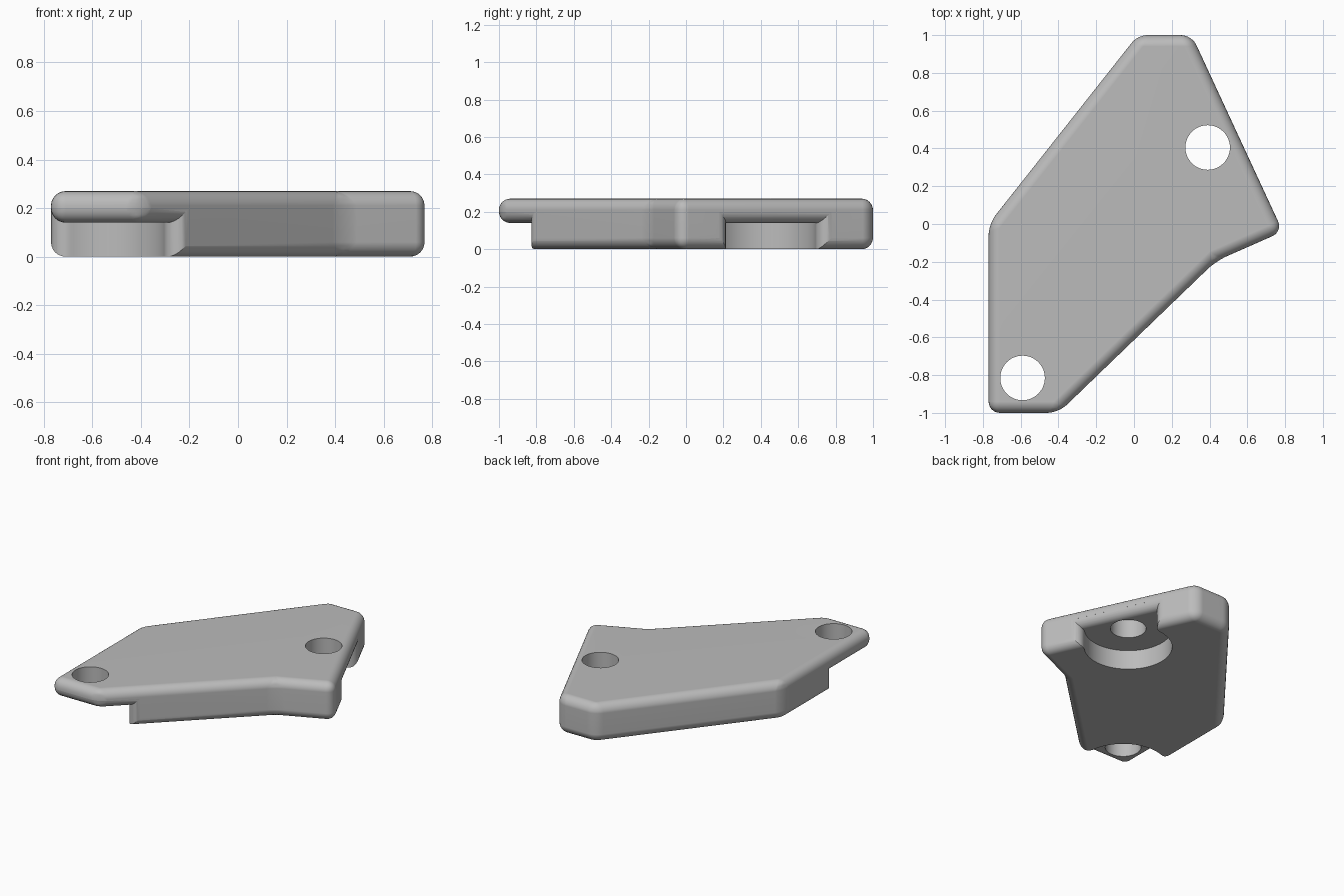
import bpy
import bmesh
import math
from mathutils import Vector

if "Cube" in bpy.data.objects:
    bpy.data.objects.remove(bpy.data.objects["Cube"], do_unlink=True)

HEIGHT, LIP_BOTTOM = 0.27, 0.14
ROUND, HOLE_R, POCKET_R = 0.06, 0.118, 0.29
OUTLINE = [Vector(p) for p in (
    (-0.77, -1), (-0.4, -1), (0.434, -0.196), (0.788, -0.04),
    (0.306, 1), (0.02, 1), (-0.77, 0))]
BACK_HOLE, FRONT_HOLE = Vector((0.39, 0.405)), Vector((-0.59, -0.815))


def prism(name, points, z0, z1):
    """Extrude a counter-clockwise outline from z0 to z1."""
    bm = bmesh.new()
    base = bm.faces.new([bm.verts.new((p.x, p.y, z0)) for p in points])
    top = bmesh.ops.extrude_face_region(bm, geom=[base])["geom"]
    moved = [v for v in top if isinstance(v, bmesh.types.BMVert)]
    bmesh.ops.translate(bm, verts=moved, vec=(0, 0, z1 - z0))
    bmesh.ops.recalc_face_normals(bm, faces=bm.faces)
    mesh = bpy.data.meshes.new(name)
    bm.to_mesh(mesh)
    bm.free()
    ob = bpy.data.objects.new(name, mesh)
    bpy.context.collection.objects.link(ob)
    return ob


def apply_modifier(ob, kind, **settings):
    mod = ob.modifiers.new(kind.title(), kind)
    for key, value in settings.items():
        setattr(mod, key, value)
    bpy.ops.object.select_all(action='DESELECT')
    bpy.context.view_layer.objects.active = ob
    ob.select_set(True)
    bpy.ops.object.modifier_apply(modifier=mod.name)


def rounded_slab(name, z0, z1):
    ob = prism(name, OUTLINE, z0, z1)
    apply_modifier(ob, 'BEVEL', width=ROUND, segments=6, limit_method='NONE')
    return ob


def cut(ob, cutter):
    apply_modifier(ob, 'BOOLEAN', operation='DIFFERENCE', solver='EXACT', object=cutter)


def arc(center, radius, start, sweep, steps):
    return [center + radius * Vector((math.cos(start + sweep * i / steps),
                                      math.sin(start + sweep * i / steps)))
            for i in range(steps + 1)]


def angle(v):
    return math.atan2(v.y, v.x)


def flare(center, edge, side):
    """Fillet between the round pocket and an outer edge of the plate."""
    a, b = OUTLINE[edge], OUTLINE[(edge + 1) % len(OUTLINE)]
    d = (b - a).normalized()
    normal = Vector((d.y, -d.x))
    inset = (a - center).dot(normal) - ROUND
    reach = POCKET_R + ROUND
    offset = normal * inset + d * side * math.sqrt(reach ** 2 - inset ** 2)
    start = angle(-offset)
    sweep = (angle(normal) - start + math.pi) % math.tau - math.pi
    curve = arc(center + offset, ROUND, start, sweep, 8)
    curve.append(curve[-1] + normal * 0.3)
    return curve, angle(offset), normal


def pocket_points(center, first_edge, last_edge):
    first, a0, n0 = flare(center, first_edge, 1)
    last, a1, n1 = flare(center, last_edge, -1)
    wall = arc(center, POCKET_R, a0, (a1 - a0) % math.tau, 40)
    return first[:0:-1] + wall + last[1:] + [center + n0 + n1]


# Plate with rounded edges
plate = rounded_slab("bracket_plate", 0, HEIGHT)

# Underside pockets, open to the edges and leaving a rounded lip above
lip = rounded_slab("lip_helper", LIP_BOTTOM, HEIGHT)
helpers = [lip]
for label, center, first_edge, last_edge in (
        ("back", BACK_HOLE, 3, 3), ("front", FRONT_HOLE, 1, 6)):
    pocket = prism(label + "_pocket_cutter",
                   pocket_points(center, first_edge, last_edge), -0.1, 0.198)
    cut(pocket, lip)
    cut(plate, pocket)
    # Through hole
    hole = prism(label + "_hole_cutter",
                 arc(center, HOLE_R, 0, math.tau, 48)[:-1], -0.1, HEIGHT + 0.1)
    cut(plate, hole)
    helpers += [pocket, hole]
for helper in helpers:
    bpy.data.objects.remove(helper, do_unlink=True)

# Grey finish
grey = bpy.data.materials.new("plain_grey")
grey.use_nodes = True
colour = (0.5, 0.5, 0.5, 1)
grey.diffuse_color = colour
grey.node_tree.nodes["Principled BSDF"].inputs["Base Color"].default_value = colour
plate.data.materials.clear()
plate.data.materials.append(grey)
for face in plate.data.polygons:
    face.material_index = 0

# Smooth rounded edges, crisp pocket and hole rims
bpy.ops.object.select_all(action='DESELECT')
bpy.context.view_layer.objects.active = plate
plate.select_set(True)
bpy.ops.object.shade_smooth_by_angle(angle=math.radians(30))
weighted = plate.modifiers.new("Weighted normals", 'WEIGHTED_NORMAL')
weighted.keep_sharp = True
